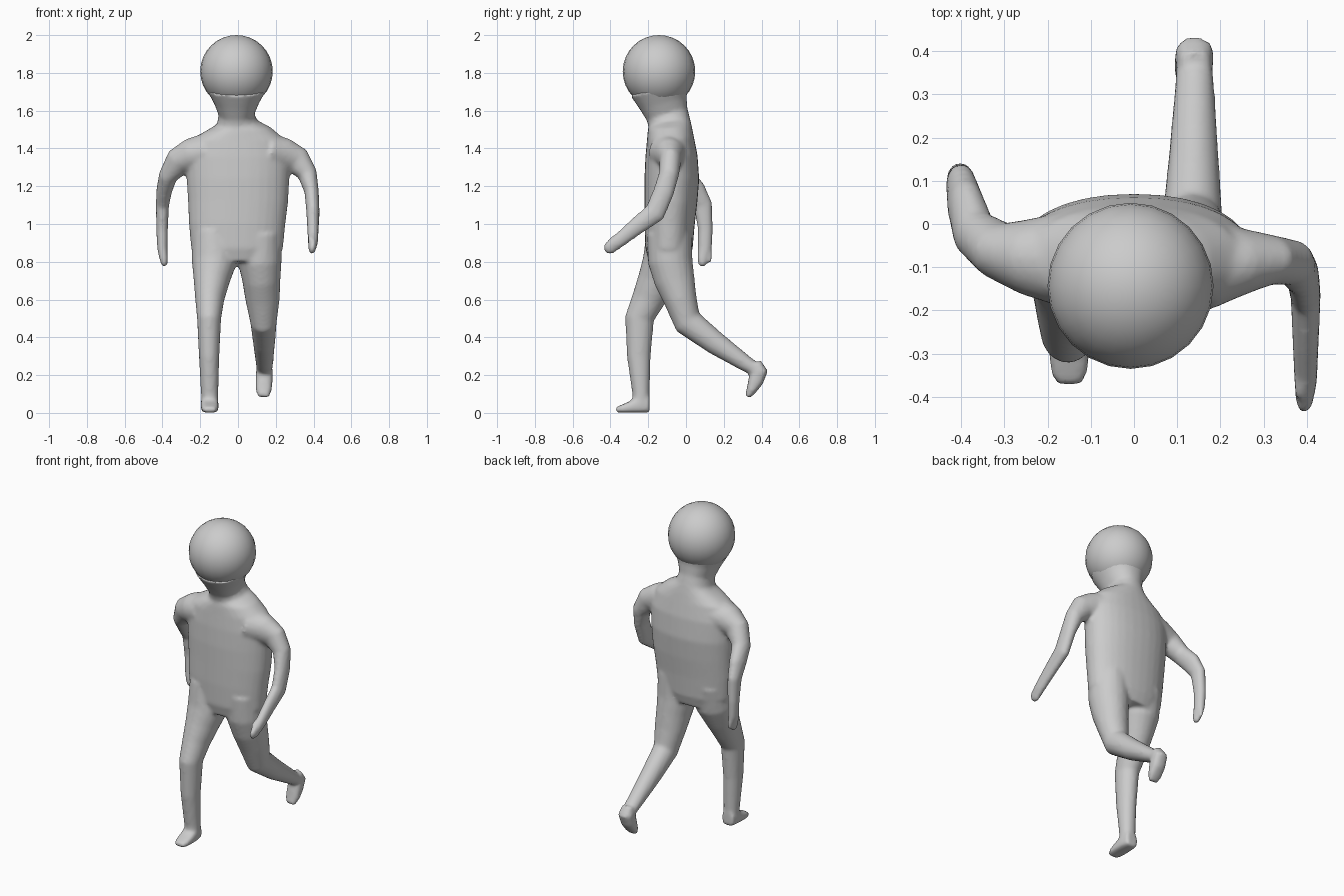
import bpy, bmesh, math
from mathutils import Vector


def loft(bm, rings, ref, n=20, power=1.0):
    """Closed tube through rings of (x, y, z, r_along_ref, r_across)."""
    pts = [Vector(r[:3]) for r in rings]
    loops = []
    for i, r in enumerate(rings):
        t = (pts[min(i + 1, len(pts) - 1)] - pts[max(i - 1, 0)]).normalized()
        u = Vector(ref)
        u = (u - t * u.dot(t)).normalized()
        v = t.cross(u)
        loop = []
        for k in range(n):
            a = 2 * math.pi * k / n
            c, s = math.cos(a), math.sin(a)
            c = math.copysign(abs(c) ** power, c)
            s = math.copysign(abs(s) ** power, s)
            loop.append(bm.verts.new(pts[i] + u * c * r[3] + v * s * r[4]))
        loops.append(loop)
    for a, b in zip(loops, loops[1:]):
        for k in range(n):
            j = (k + 1) % n
            bm.faces.new((a[k], a[j], b[j], b[k]))
    bm.faces.new(loops[0][::-1])
    bm.faces.new(loops[-1])


X, Y = (1, 0, 0), (0, 1, 0)
bm = bmesh.new()

# torso and neck
loft(bm, [
    (-.005, -.09, .80, .21, .105), (-.005, -.09, .87, .243, .125),
    (-.005, -.087, 1.0, .255, .133), (0, -.08, 1.12, .265, .14),
    (0, -.075, 1.24, .272, .145), (0, -.077, 1.36, .275, .138),
    (0, -.082, 1.45, .245, .125), (0, -.085, 1.50, .175, .118),
    (-.005, -.088, 1.535, .108, .112), (-.008, -.1, 1.58, .094, .112),
    (-.008, -.12, 1.64, .118, .128), (-.008, -.14, 1.72, .16, .16)],
    X, 32, .92)

# standing leg
loft(bm, [
    (-.125, -.09, .95, .118, .12), (-.125, -.113, .8, .12, .117),
    (-.14, -.155, .7, .096, .102), (-.15, -.2, .6, .077, .088),
    (-.153, -.246, .5, .064, .077), (-.153, -.25, .3, .054, .063),
    (-.15, -.238, .1, .046, .046), (-.15, -.242, .03, .045, .045)], X)

# standing foot
loft(bm, [
    (-.15, -.192, .045, .038, .045), (-.15, -.24, .045, .047, .045),
    (-.15, -.30, .029, .047, .029), (-.15, -.345, .02, .042, .02),
    (-.15, -.372, .014, .028, .014)], X, 20, .6)

# trailing leg
loft(bm, [
    (.115, -.09, .95, .116, .12), (.115, -.083, .8, .116, .118),
    (.124, -.06, .7, .101, .107), (.13, -.03, .6, .091, .088),
    (.135, .01, .48, .07, .077), (.138, .155, .37, .058, .062),
    (.14, .315, .262, .046, .043), (.14, .375, .225, .042, .035)], X)

# trailing foot
loft(bm, [
    (.14, .368, .265, .035, .03), (.14, .387, .222, .045, .047),
    (.138, .368, .165, .045, .04), (.136, .345, .118, .042, .026),
    (.134, .326, .085, .03, .014)], X, 20, .8)

# forward arm
loft(bm, [
    (.17, -.09, 1.38, .11, .10), (.25, -.087, 1.365, .078, .088),
    (.315, -.083, 1.335, .058, .075), (.368, -.09, 1.265, .053, .052),
    (.39, -.118, 1.17, .055, .038), (.397, -.165, 1.06, .057, .035),
    (.397, -.265, .985, .046, .031), (.397, -.36, .908, .038, .027),
    (.394, -.408, .872, .036, .02), (.39, -.428, .857, .022, .012)], Y)

# forward thumb
loft(bm, [(.392, -.34, .94, .02, .018), (.385, -.375, .93, .014, .014),
          (.38, -.405, .915, .01, .01)], X, 10)

# backward arm
loft(bm, [
    (-.17, -.08, 1.38, .11, .10), (-.25, -.075, 1.362, .088, .09),
    (-.315, -.06, 1.33, .066, .075), (-.37, -.02, 1.255, .058, .05),
    (-.39, .045, 1.18, .06, .042), (-.4, .09, 1.1, .05, .035),
    (-.402, .103, .97, .04, .031), (-.4, .1, .87, .038, .028),
    (-.393, .087, .81, .028, .022), (-.388, .085, .775, .018, .014)], Y)

# backward thumb
loft(bm, [(-.398, .118, .88, .018, .018), (-.395, .126, .84, .014, .015),
          (-.39, .124, .795, .01, .011)], X, 10)

bmesh.ops.recalc_face_normals(bm, faces=bm.faces[:])
mesh = bpy.data.meshes.new("body")
bm.to_mesh(mesh)
bm.free()
body = bpy.data.objects.new("body", mesh)
bpy.context.collection.objects.link(body)

# fuse the limbs into one soft skin
fuse = body.modifiers.new("fuse", 'REMESH')
fuse.mode = 'VOXEL'
fuse.voxel_size = .011
fuse.use_smooth_shade = True
soften = body.modifiers.new("soften", 'SMOOTH')
soften.factor = .5
soften.iterations = 5

# head
bpy.ops.mesh.primitive_uv_sphere_add(segments=24, ring_count=16, radius=.192,
                                     location=(-.008, -.143, 1.808))
head = bpy.context.object
head.name = "head"
bpy.ops.object.shade_smooth()
